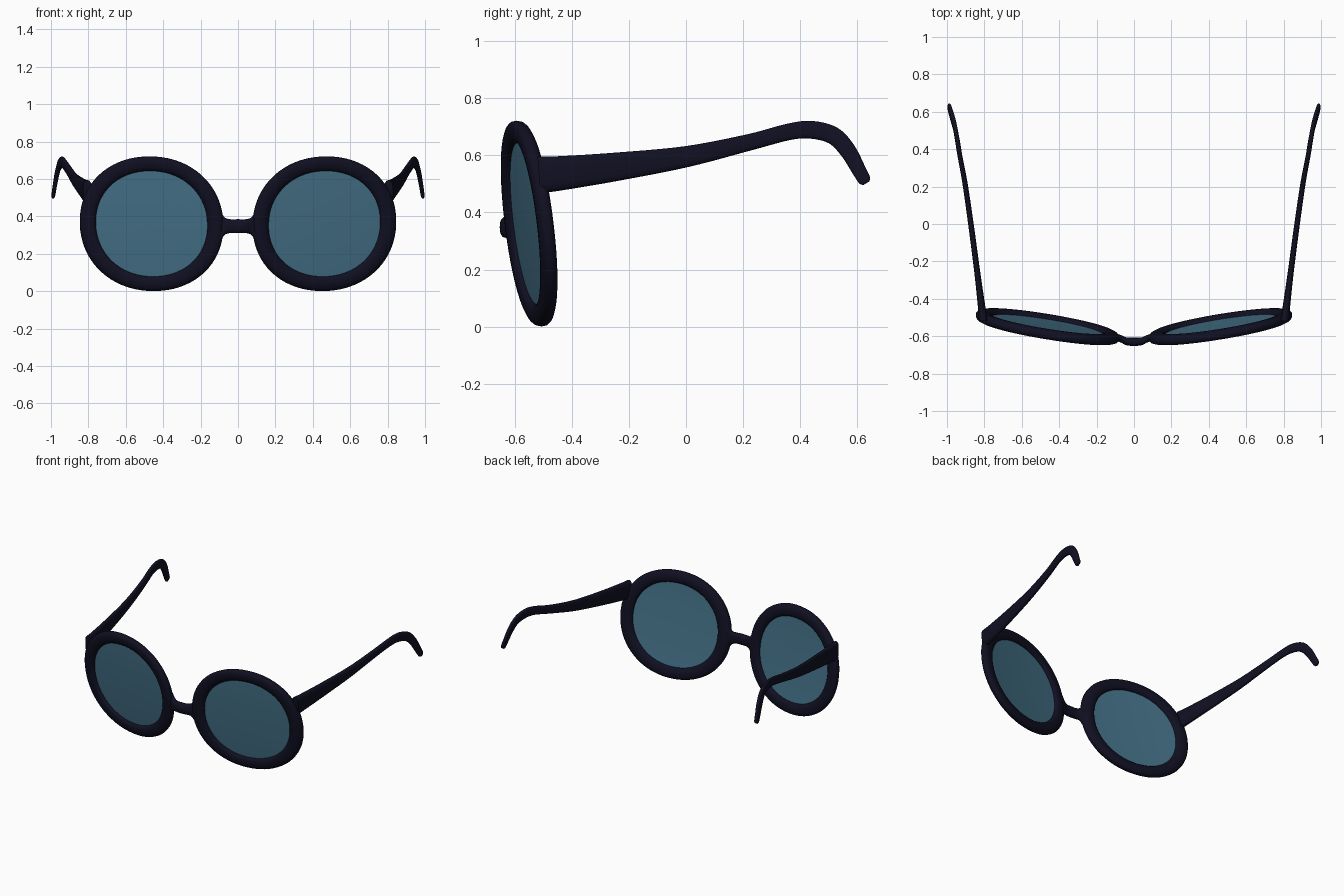
import bpy, bmesh, math
from mathutils import Vector

if "Cube" in bpy.data.objects:
    bpy.data.objects.remove(bpy.data.objects["Cube"])


def material(name, rgb):
    m = bpy.data.materials.new(name)
    m.diffuse_color = (*rgb, 1)
    m.use_nodes = True
    m.node_tree.nodes["Principled BSDF"].inputs["Base Color"].default_value = m.diffuse_color
    return m


FRAME = material("dark navy frame", (0.005, 0.005, 0.016))
LENS = material("blue tinted lens", (0.058, 0.165, 0.245))


def loft(name, rings, mat, closed=False, mirror=False):
    """Skin a list of equal-sized point rings; cap the ends unless closed."""
    bm = bmesh.new()
    vs = [[bm.verts.new(p) for p in r] for r in rings]
    n, k = len(vs), len(vs[0])
    for i in range(n if closed else n - 1):
        a, b = vs[i], vs[(i + 1) % n]
        for j in range(k):
            bm.faces.new((a[j], a[(j + 1) % k], b[(j + 1) % k], b[j]))
    if not closed:
        bm.faces.new(vs[0])
        bm.faces.new(vs[-1])
    bmesh.ops.recalc_face_normals(bm, faces=bm.faces)
    me = bpy.data.meshes.new(name)
    bm.to_mesh(me)
    bm.free()
    me.materials.append(mat)
    ob = bpy.data.objects.new(name, me)
    bpy.context.collection.objects.link(ob)
    if mirror:
        ob.modifiers.new("mirror", 'MIRROR').use_mirror_merge = False
    bpy.ops.object.select_all(action='DESELECT')
    ob.select_set(True)
    bpy.context.view_layer.objects.active = ob
    bpy.ops.object.shade_smooth_by_angle(angle=math.radians(50))
    return ob


def superellipse(t, a, b, n):
    c, s = math.cos(t), math.sin(t)
    return (math.copysign(abs(c) ** (2 / n), c) * a,
            math.copysign(abs(s) ** (2 / n), s) * b)


def smooth(keys, steps=6):
    """Catmull-Rom interpolation of tuples."""
    pts = [Vector(k) for k in keys]
    pts = [2 * pts[0] - pts[1]] + pts + [2 * pts[-1] - pts[-2]]
    out = []
    for p0, p1, p2, p3 in zip(pts, pts[1:], pts[2:], pts[3:]):
        for s in range(steps):
            t = s / steps
            out.append(0.5 * (2 * p1 + (p2 - p0) * t + (2 * p0 - 5 * p1 + 4 * p2 - p3) * t * t
                              + (3 * p1 - p0 - 3 * p2 + p3) * t ** 3))
    return out + [pts[-2]]


CX, CZ = 0.462, 0.361


def on_lens_plane(u, w, d):
    """Tilted, slightly wrapped plane of one eye; d is depth towards the back."""
    return Vector((CX + u + 0.03 * w, -0.549 + 0.165 * u - 0.12 * w + d, CZ + w))


def angles(n):
    return [2 * math.pi * i / n for i in range(n)]


# rims: rounded section swept round the eye shape
rings = []
for t in angles(72):
    ring = []
    for q in angles(16):
        r, d = superellipse(q, 0.5, 0.028, 2.4)
        f = r + 0.5
        u, w = superellipse(t, 0.297 + 0.087 * f, 0.281 + 0.079 * f, 2.1)
        ring.append(on_lens_plane(u, w, d))
    rings.append(ring)
loft("rim", rings, FRAME, closed=True, mirror=True)

# lenses: thin, gently domed discs seated in the rims
layers = [(0.02, -0.013), (0.5, -0.011), (0.85, -0.008), (1.03, -0.005),
          (1.03, 0.005), (0.85, 0.002), (0.5, -0.001), (0.02, -0.003)]
rings = []
for s, d in layers:
    rings.append([on_lens_plane(*superellipse(t, 0.3 * s, 0.284 * s, 2.1), d) for t in angles(72)])
loft("lens", rings, LENS, mirror=True)

# bridge: (x, y, half height, half depth), flared into the rims
half = [(0.0, -0.630, 0.037, 0.022), (0.04, -0.627, 0.037, 0.021), (0.07, -0.614, 0.046, 0.02),
        (0.095, -0.606, 0.08, 0.02), (0.125, -0.600, 0.10, 0.018)]
keys = [(-x, y, h, d) for x, y, h, d in half[:0:-1]] + half
rings = []
for x, y, h, d in smooth(keys):
    rings.append([(x, y + q[0], 0.348 + q[1])
                  for q in (superellipse(t, d, h, 2.4) for t in angles(16))])
loft("bridge", rings, FRAME)

# temples: (x, y, z, half height, half thickness), hooked over the ear
keys = [(0.806, -0.515, 0.531, 0.064, 0.024), (0.815, -0.44, 0.537, 0.06, 0.02),
        (0.839, -0.25, 0.559, 0.05, 0.016), (0.872, 0.0, 0.595, 0.037, 0.015),
        (0.904, 0.22, 0.645, 0.029, 0.014), (0.930, 0.36, 0.682, 0.029, 0.013),
        (0.943, 0.44, 0.689, 0.031, 0.013), (0.957, 0.515, 0.669, 0.031, 0.012),
        (0.970, 0.565, 0.618, 0.029, 0.012), (0.982, 0.605, 0.548, 0.025, 0.011),
        (0.987, 0.624, 0.514, 0.022, 0.010), (0.989, 0.631, 0.502, 0.013, 0.006)]
path = smooth(keys)
rings = []
for i, (x, y, z, h, th) in enumerate(path):
    a, b = path[max(i - 1, 0)], path[min(i + 1, len(path) - 1)]
    ty, tz = b[1] - a[1], b[2] - a[2]
    m = math.hypot(ty, tz)
    rings.append([(x + q[0], y - tz / m * q[1], z + ty / m * q[1])
                  for q in (superellipse(t, th, h, 2.8) for t in angles(16))])
loft("temple", rings, FRAME, mirror=True)
